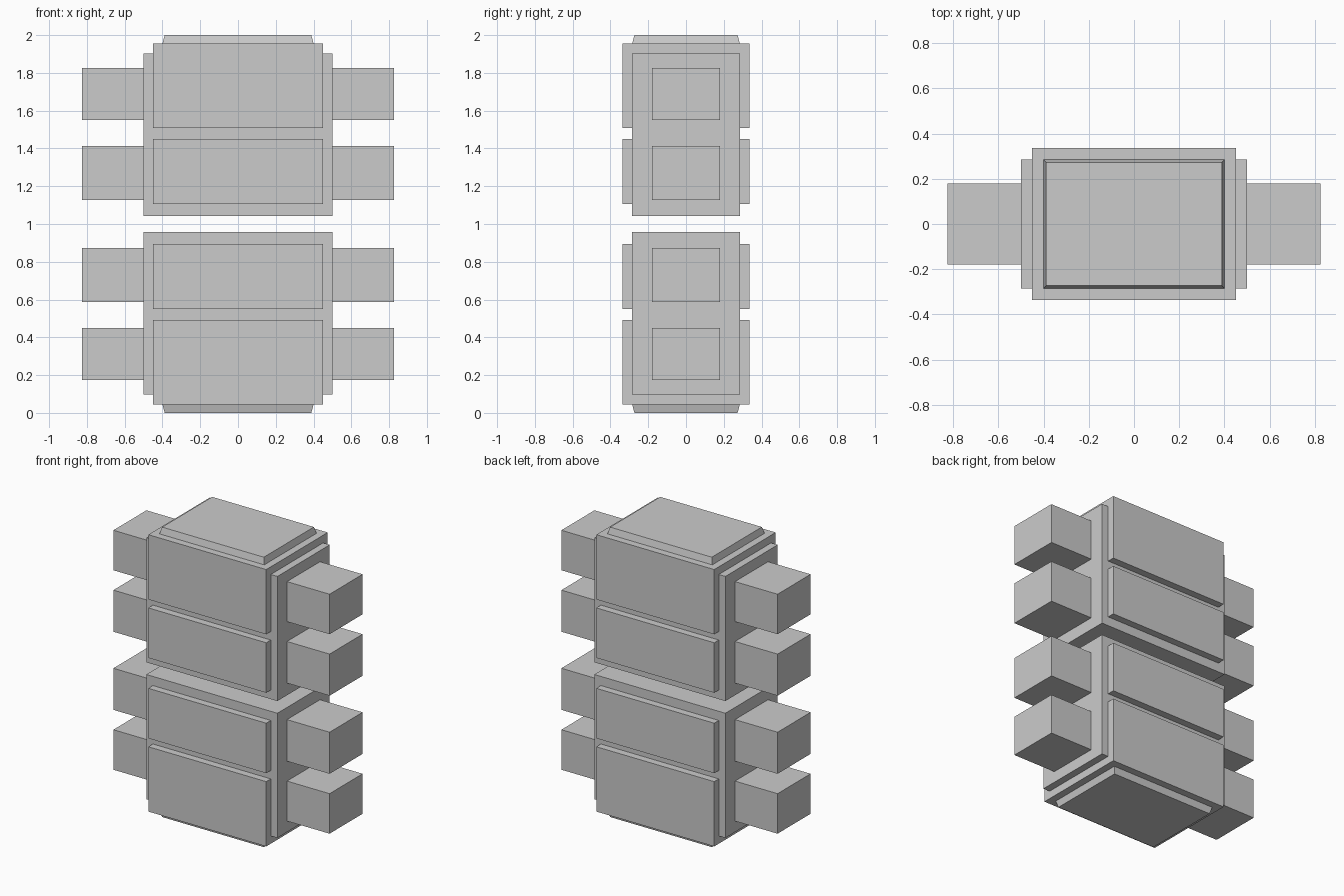
import bpy
import bmesh

default = bpy.data.objects.get("Cube")
if default:
    bpy.data.objects.remove(default, do_unlink=True)

# Single grey material
grey = bpy.data.materials.new("plain grey")
grey.use_nodes = True
colour = (0.6, 0.6, 0.6, 1)
grey.diffuse_color = colour
grey.node_tree.nodes["Principled BSDF"].inputs["Base Color"].default_value = colour


def block(name, x, y, z, inset=0, outward=1):
    """Box from (min, max) ranges; inset narrows the end facing outward in z."""
    bm = bmesh.new()
    bmesh.ops.create_cube(bm, size=1)
    for v in bm.verts:
        end = inset if v.co.z * outward > 0 else 0
        sx, sy = (1 if v.co.x > 0 else -1), (1 if v.co.y > 0 else -1)
        v.co = (x[sx > 0] - sx * end, y[sy > 0] - sy * end, z[v.co.z > 0])
    mesh = bpy.data.meshes.new(name)
    bm.to_mesh(mesh)
    bm.free()
    mesh.materials.append(grey)
    obj = bpy.data.objects.new(name, mesh)
    bpy.context.collection.objects.link(obj)


def both(half):
    return (-half, half)


# Upper and lower halves mirror each other about the mid-height gap
for half, sign in (("upper", 1), ("lower", -1)):
    def span(low, high):
        return tuple(sorted((1 + sign * low, 1 + sign * high)))

    # Core and the two bands that stand proud of its front and back
    block(half + "_core", both(0.5), both(0.285), span(0.042, 0.902))
    block(half + "_outer_band", both(0.45), both(0.335), span(0.508, 0.955))
    block(half + "_inner_band", both(0.45), both(0.335), span(0.105, 0.45))

    # Tapered end cap
    block(half + "_cap", both(0.4), both(0.285), span(0.955, 1), 0.012, sign)

    # Side pegs
    for side, s in (("left", 1), ("right", -1)):
        x = tuple(sorted((s * 0.5, s * 0.825)))
        for place, low, high in (("outer", 0.55, 0.826), ("inner", 0.126, 0.413)):
            block(f"{half}_{place}_{side}_peg", x, both(0.18), span(low, high))
